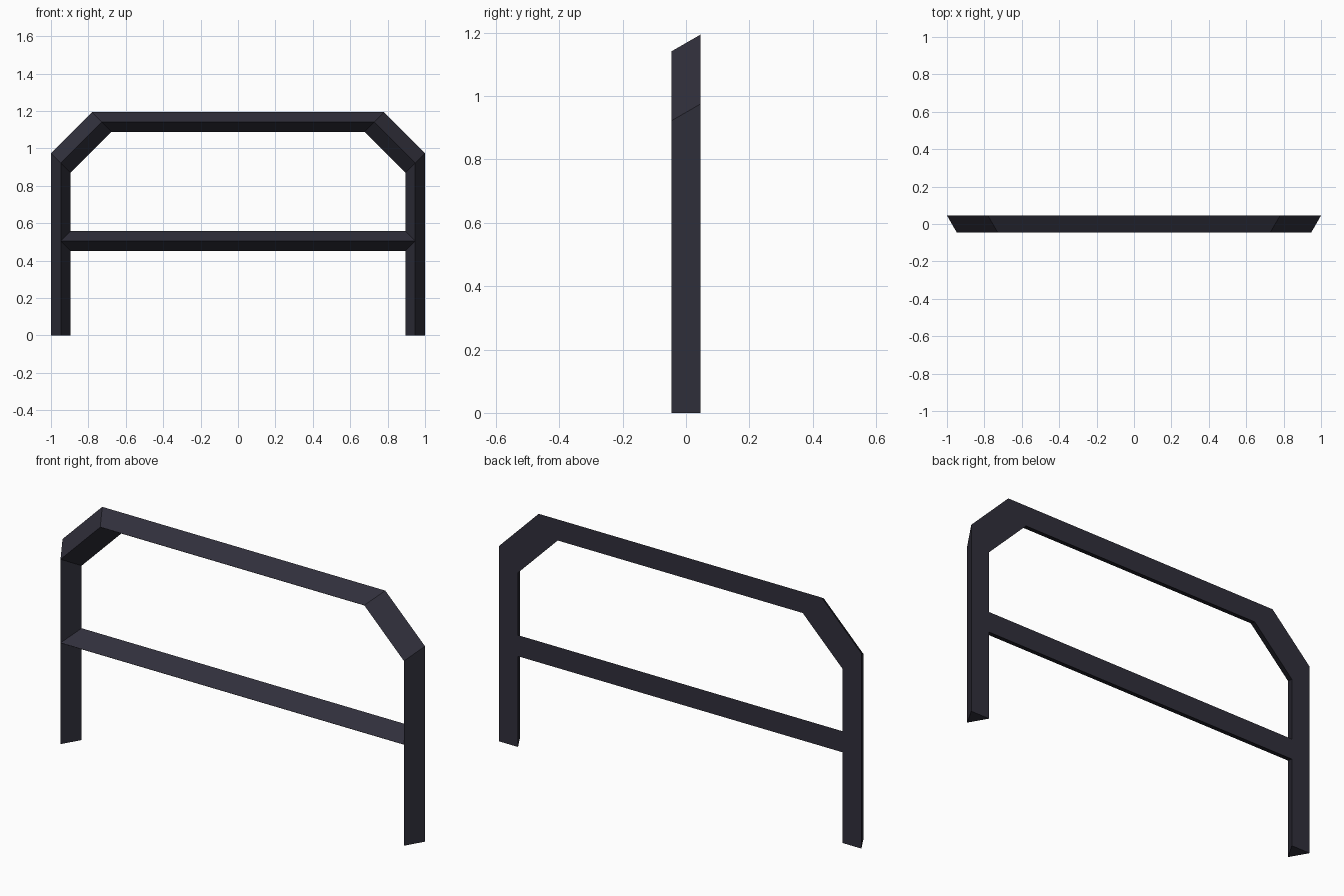
import bpy, bmesh

if "Cube" in bpy.data.objects:
    bpy.data.objects.remove(bpy.data.objects["Cube"])

R = 0.0525   # half width of the triangular bar
D = 0.0455   # half depth

mat = bpy.data.materials.new("dark slate")
mat.diffuse_color = (0.03, 0.029, 0.044, 1)
mat.use_nodes = True
mat.node_tree.nodes["Principled BSDF"].inputs["Base Color"].default_value = mat.diffuse_color


def triangular_bar(name, path):
    """Sweep a triangle (flat back, front ridge) along (x, z, offset_x, offset_z) stations."""
    bm = bmesh.new()
    rings = []
    for x, z, ox, oz in path:
        rings.append([bm.verts.new((x + ox * R, D, z + oz * R)),
                      bm.verts.new((x, -D, z)),
                      bm.verts.new((x - ox * R, D, z - oz * R))])
    for a, b in zip(rings, rings[1:]):
        for i in range(3):
            j = (i + 1) % 3
            bm.faces.new((a[i], a[j], b[j], b[i]))
    bm.faces.new(rings[0])
    bm.faces.new(rings[-1])
    bmesh.ops.recalc_face_normals(bm, faces=bm.faces[:])
    mesh = bpy.data.meshes.new(name)
    bm.to_mesh(mesh)
    bm.free()
    mesh.materials.append(mat)
    obj = bpy.data.objects.new(name, mesh)
    bpy.context.collection.objects.link(obj)
    return obj


# Hoop: leg, chamfered corner and top rail, mirrored to the right side
half = [(-0.9475, 0, -1, 0), (-0.9475, 0.922, -1, 1), (-0.7285, 1.141, -1, 1)]
mirrored = [(-x, z, -ox, oz) for x, z, ox, oz in reversed(half)]
triangular_bar("outer_frame", half + mirrored)

# Crossbar running between the legs
triangular_bar("crossbar", [(-0.9475, 0.505, 0, 1), (0.9475, 0.505, 0, 1)])
